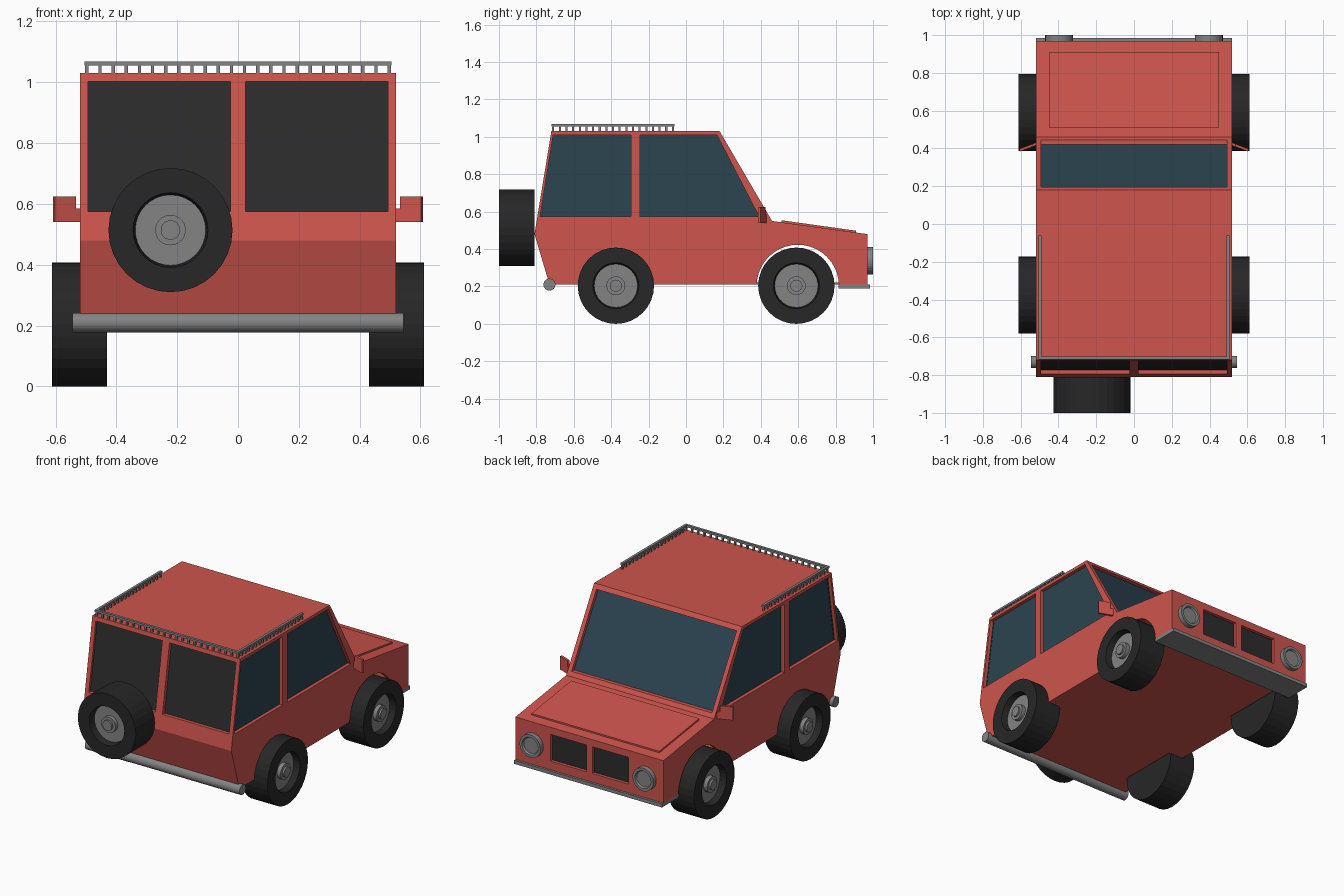
import bpy, bmesh, math
from mathutils import Vector, Matrix

if "Cube" in bpy.data.objects:
    bpy.data.objects.remove(bpy.data.objects["Cube"])


def material(name, rgb):
    m = bpy.data.materials.new(name)
    m.diffuse_color = (*rgb, 1)
    m.use_nodes = True
    m.node_tree.nodes["Principled BSDF"].inputs["Base Color"].default_value = m.diffuse_color
    return m


RED = material("red_paint", (0.62, 0.09, 0.075))
GLASS = material("tinted_glass", (0.024, 0.058, 0.08))
BLACK = material("black", (0.025, 0.025, 0.025))
RUBBER = material("rubber", (0.02, 0.02, 0.02))
METAL = material("metal", (0.23, 0.23, 0.23))


def finish(name, bm, mat):
    bmesh.ops.remove_doubles(bm, verts=bm.verts, dist=1e-5)
    bmesh.ops.recalc_face_normals(bm, faces=bm.faces)
    me = bpy.data.meshes.new(name)
    bm.to_mesh(me)
    bm.free()
    ob = bpy.data.objects.new(name, me)
    bpy.context.collection.objects.link(ob)
    if mat:
        me.materials.append(mat)
    return ob


def prism(name, yz, x0, x1, mat=None):
    """Side profile (y, z) extruded from x0 to x1."""
    bm = bmesh.new()
    f = bm.faces.new([bm.verts.new((x0, y, z)) for y, z in yz])
    r = bmesh.ops.extrude_face_region(bm, geom=[f])
    moved = [v for v in r["geom"] if isinstance(v, bmesh.types.BMVert)]
    bmesh.ops.translate(bm, verts=moved, vec=(x1 - x0, 0, 0))
    return finish(name, bm, mat)


def sheet(name, pts, mat):
    bm = bmesh.new()
    bm.faces.new([bm.verts.new(p) for p in pts])
    return finish(name, bm, mat)


def boxes(name, items, mat):
    """Several (centre, size) boxes in one object."""
    bm = bmesh.new()
    for c, s in items:
        bmesh.ops.create_cube(bm, size=1, matrix=Matrix.Translation(c) @ Matrix.Diagonal((*s, 1)))
    return finish(name, bm, mat)


def lathe(name, profile, loc, axis, mat, sides=32):
    """Profile (radius, distance along axis) turned around the axis."""
    bm = bmesh.new()
    vs = [bm.verts.new((r, 0, h)) for r, h in profile]
    es = [bm.edges.new(p) for p in zip(vs, vs[1:])]
    bmesh.ops.spin(bm, geom=vs + es, cent=(0, 0, 0), axis=(0, 0, 1),
                   angle=math.tau, steps=sides, use_duplicate=False)
    rot = Vector((0, 0, 1)).rotation_difference(Vector(axis)).to_matrix().to_4x4()
    bmesh.ops.transform(bm, matrix=Matrix.Translation(loc) @ rot, verts=bm.verts)
    return finish(name, bm, mat)


# Body: hollow shell
outer = [(-.73, .21), (-.81, .48), (-.72, 1.03), (.18, 1.03), (.46, .55), (.97, .48), (.97, .21)]
inner = [(-.705, .222), (-.782, .48), (-.70, 1.005), (.165, 1.005), (.443, .528), (.945, .457), (.945, .222)]
body = prism("body", outer, -.52, .52, RED)
cutters = [prism("cavity_cutter", inner, -.495, .495)]

# Window, grille and wheel arch openings
side_windows = [[(-.78, .575), (-.295, .575), (-.295, 1.01), (-.71, 1.01)],
                [(-.245, .575), (.39, .575), (.165, 1.01), (-.245, 1.01)]]
rear_cut = [(-.9, .575), (-.75, .575), (-.68, 1.003), (-.9, 1.003)]
front_cut = [(.6, .576), (.40, .576), (.14, 1.003), (.6, 1.003)]
grille_cut = [(.93, .265), (1.1, .265), (1.1, .435), (.93, .435)]
arches = [(-.375, .2), (.598, .22)]
cutters.append(prism("windscreen_cutter", front_cut, -.493, .493))
for s in (-1, 1):
    cutters += [prism("window_cutter", w, s * .49, s * .6) for w in side_windows]
    cutters.append(prism("rear_window_cutter", rear_cut, s * .025, s * .493))
    cutters.append(prism("grille_cutter", grille_cut, s * .02, s * .275))
    for y, r in arches:
        ring = [(y + r * math.cos(a * math.tau / 40), .203 + r * math.sin(a * math.tau / 40)) for a in range(40)]
        cutters.append(prism("arch_cutter", ring, s * .42, s * .6))
bpy.context.view_layer.objects.active = body
for c in cutters:
    m = body.modifiers.new("cut", "BOOLEAN")
    m.operation, m.solver, m.object = "DIFFERENCE", "EXACT", c
    bpy.ops.object.modifier_apply(modifier=m.name)
    bpy.data.objects.remove(c)

# Glass and grille panels set back in their openings
sheet("windscreen", [(-.497, .42, .576), (.497, .42, .576), (.497, .171, 1.004), (-.497, .171, 1.004)], GLASS)
for s, side in ((-1, "left"), (1, "right")):
    for w, part in zip(side_windows, ("rear", "front")):
        sheet(f"{side}_{part}_side_window", [(s * .498, y, z) for y, z in w], GLASS)
    sheet(f"{side}_back_window", [(s * x, y, z) for x, y, z in (
        (.025, -.773, .575), (.5, -.773, .575), (.5, -.703, 1.004), (.025, -.703, 1.004))], BLACK)
    sheet(f"{side}_grille", [(s * x, .95, z) for x, z in (
        (.02, .265), (.275, .265), (.275, .435), (.02, .435))], BLACK)

# Raised bonnet panel
prism("bonnet_panel", [(.51, .53), (.51, .554), (.91, .498), (.91, .475)], -.45, .45, RED)

# Bumpers
boxes("front_bumper", [((0, .9, .199), (1.04, .17, .022))], METAL)
lathe("rear_bumper", [(0, 0), (.032, 0), (.032, 1.088), (0, 1.088)], (-.544, -.73, .21), (1, 0, 0), METAL)


# Wheels
def wheel(name, loc, axis, w):
    lathe(name + "_tyre", [(0, 0), (.204, 0), (.204, w), (.123, w), (.115, w - .045)], loc, axis, RUBBER)
    lathe(name + "_rim", [(.118, w - .04), (.05, w - .04), (.05, w - .015), (.032, w - .015),
                          (.032, w - .003), (0, w - .003)], loc, axis, METAL)


for s, side in ((-1, "left"), (1, "right")):
    for y, part in ((-.375, "rear"), (.59, "front")):
        wheel(f"{side}_{part}_wheel", (s * .43, y, .204), (s, 0, 0), .182)
wheel("spare_wheel", (-.222, -.81, .514), (0, -1, 0), .19)

# Headlights and mirrors
mirror = [(.515, .54), (.605, .54), (.605, .625), (.535, .625), (.535, .585), (.515, .585)]
for s, side in ((-1, "left"), (1, "right")):
    lathe(f"{side}_headlight", [(.073, -.005), (.073, .03), (.056, .03), (.05, .02), (0, .02)],
          (s * .397, .97, .338), (0, 1, 0), METAL)
    ob = sheet(f"{side}_mirror", [(s * x, .425 - (x - .515) * .38, z) for x, z in mirror], RED)
    m = ob.modifiers.new("thickness", "SOLIDIFY")
    m.thickness, m.offset = .014, 0

# Roof rack: three rails on short posts, open at the front
rack = [((0, -.71, 1.062), (1.01, .016, .013))]
rack += [((-.497 + .994 * i / 23, -.71, 1.043), (.011, .011, .03)) for i in range(24)]
for s in (-1, 1):
    rack.append((((s * .497), -.39, 1.062), (.016, .656, .013)))
    rack += [((s * .497, -.71 + .64 * i / 18, 1.043), (.011, .011, .03)) for i in range(1, 19)]
boxes("roof_rack", rack, METAL)
